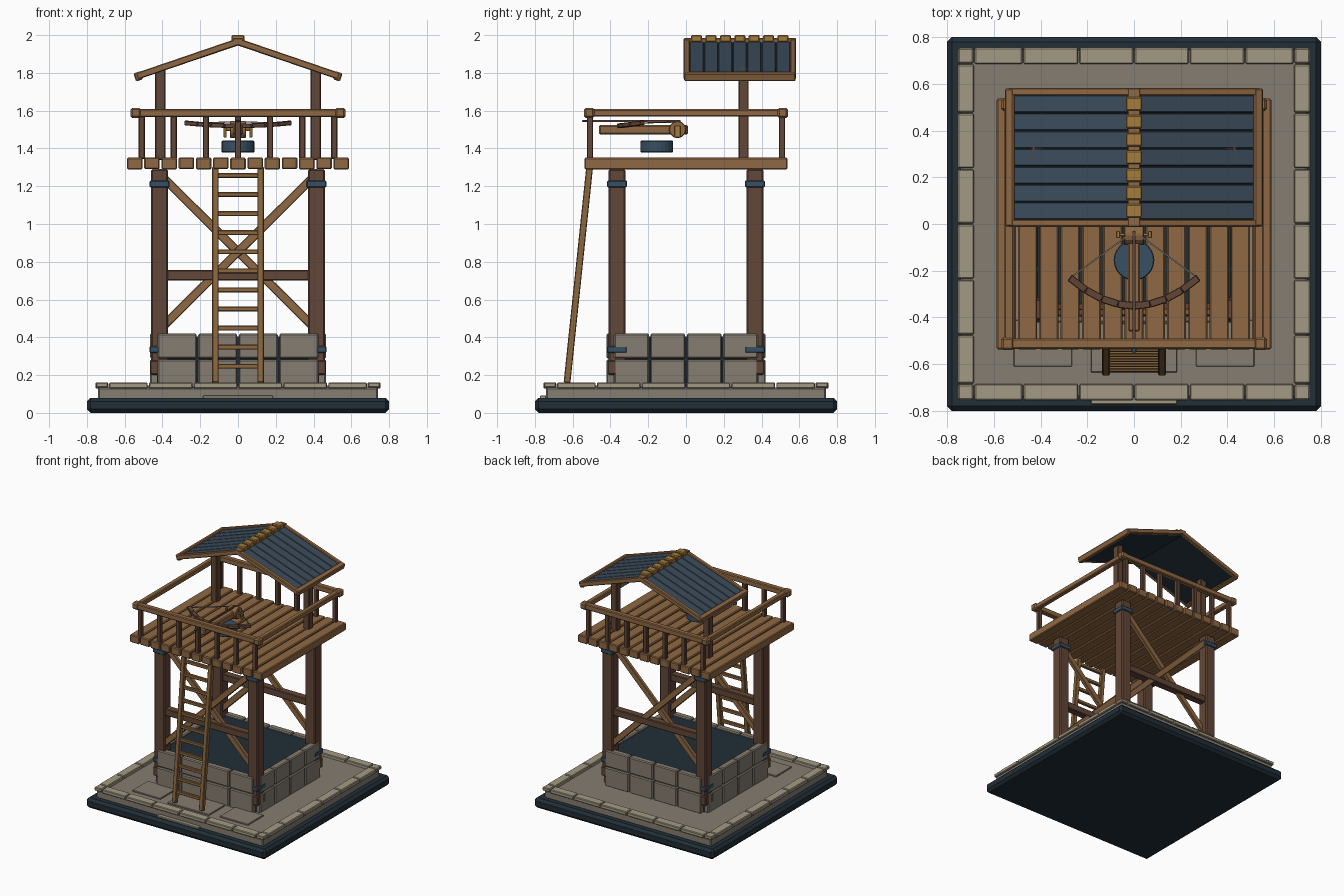
import bpy, bmesh, math
from mathutils import Matrix, Vector

cube = bpy.data.objects.get("Cube")
if cube:
    bpy.data.objects.remove(cube, do_unlink=True)


def material(name, r, g, b):
    lin = [((c / 255 + 0.055) / 1.055) ** 2.4 for c in (r, g, b)] + [1]
    m = bpy.data.materials.new(name)
    m.use_nodes = True
    m.diffuse_color = lin
    m.node_tree.nodes["Principled BSDF"].inputs["Base Color"].default_value = lin
    return m


DARK = material("dark slate", 33, 46, 55)
SLATE = material("roof slate", 60, 76, 91)
STEEL = material("blue steel", 56, 80, 100)
STONE = material("grey stone", 134, 125, 113)
PALE = material("pale stone", 163, 154, 132)
POST = material("dark timber", 98, 70, 55)
WOOD = material("warm timber", 143, 104, 67)
LADDER = material("ladder timber", 139, 103, 62)
GOLD = material("golden timber", 166, 124, 60)
CORD = material("cord", 120, 120, 115)


def span(x0, x1, y0, y1, z0, z1):
    """Box given by its limits on each axis."""
    mid = Vector((x0 + x1, y0 + y1, z0 + z1)) / 2
    return Matrix.Translation(mid) @ Matrix.Diagonal((x1 - x0, y1 - y0, z1 - z0, 1))


def block(x, y, z, sx, sy, sz):
    return Matrix.Translation((x, y, z)) @ Matrix.Diagonal((sx, sy, sz, 1))


def beam(p, q, width, depth, side=(0, 1, 0)):
    """Box from p to q, with its width along the side direction."""
    p, q = Vector(p), Vector(q)
    along = (q - p).normalized()
    across = along.cross(Vector(side)).normalized()
    wide = across.cross(along) * -1
    turn = Matrix((across, wide, across.cross(wide))).transposed().to_4x4()
    return Matrix.Translation((p + q) / 2) @ turn @ Matrix.Diagonal((depth, width, (q - p).length, 1))


def part(name, mat, pieces, bevel=0.005):
    bm = bmesh.new()
    for m in pieces:
        bmesh.ops.create_cube(bm, size=1, matrix=m)
    bmesh.ops.recalc_face_normals(bm, faces=bm.faces)
    return finish(name, mat, bm, bevel)


def finish(name, mat, bm, bevel):
    mesh = bpy.data.meshes.new(name)
    bm.to_mesh(mesh)
    bm.free()
    mesh.materials.append(mat)
    ob = bpy.data.objects.new(name, mesh)
    bpy.context.collection.objects.link(ob)
    if bevel:
        mod = ob.modifiers.new("bevel", "BEVEL")
        mod.width = bevel
        mod.segments = 1
        mod.limit_method = "ANGLE"
    return ob


def drum(name, mat, centre, radius, height, axis, sides=20):
    bm = bmesh.new()
    turn = Vector((0, 0, 1)).rotation_difference(Vector(axis)).to_matrix().to_4x4()
    bmesh.ops.create_cone(bm, cap_ends=True, segments=sides, radius1=radius, radius2=radius,
                          depth=height, matrix=Matrix.Translation(centre) @ turn)
    return finish(name, mat, bm, 0.004)


SIGNS = (-1, 1)
CORNERS = [(sx, sy) for sx in SIGNS for sy in SIGNS]

# Ground slab, paved base and kerb
part("ground_slab", DARK, [span(-.8, .8, -.8, .8, 0, .08)], .02)
part("paved_base", STONE, [span(-.742, .742, -.742, .742, .07, .135)], .008)
seams = [-.685, -.475, -.237, 0, .237, .475, .685]
kerb = [block(sx * .72, sy * .72, .147, .065, .065, .027) for sx, sy in CORNERS]
for a, b in zip(seams, seams[1:]):
    for s in SIGNS:
        lo, hi = sorted((s * .685, s * .755))
        kerb.append(span(a + .003, b - .003, lo, hi, .13, .16))
        kerb.append(span(lo, hi, a + .003, b - .003, .13, .16))
part("kerb_stones", PALE, kerb)
part("front_step", PALE, [span(-.185, .185, -.772, -.74, .075, .092)], .003)
paving = [block(s * .39, -.51, .138, .25, .2, .014) for s in SIGNS]
paving.append(block(0, -.53, .138, .37, .21, .014))
part("paving_slabs", STONE, paving, .003)

# Stone foundation, two courses of four blocks on each side
part("foundation_core", DARK, [span(-.43, .43, -.385, .385, .13, .405)], 0)
stones = []
for z0, z1 in ((.13, .283), (.289, .42)):
    for i in range(4):
        for s in SIGNS:
            a, b = -.43 + i * .215, -.385 + i * .1925
            ylo, yhi = sorted((s * .37, s * .422))
            xlo, xhi = sorted((s * .412, s * .466))
            stones.append(span(a + .004, a + .211, ylo, yhi, z0, z1))
            stones.append(span(xlo, xhi, b + .004, b + .1885, z0, z1))
part("foundation_stones", STONE, stones, .007)

# Main posts with feet and metal bands
PX, PY = .415, .365
part("main_posts", POST, [block(sx * PX, sy * PY, .745, .09, .09, 1.09) for sx, sy in CORNERS], .008)
part("post_feet", POST, [block(sx * PX, sy * PY, .24, .102, .102, .075) for sx, sy in CORNERS])
part("post_bands", STEEL, [block(sx * PX, sy * PY, z, .106, .106, .036)
                           for sx, sy in CORNERS for z in (.335, 1.212)])

# Cross braces and tie beams on the front and back
part("cross_braces", WOOD, [beam((-s * .39, sy * PY + s * .012, 1.24), (s * .39, sy * PY + s * .012, .465), .03, .046)
                            for s, sy in CORNERS], .004)
part("tie_beams", POST, [block(0, s * PY, .728, .76, .06, .055) for s in SIGNS])

# Platform planks
COUNT = 13
pitch = 1.184 / COUNT
part("platform_planks", WOOD, [block((i - 6) * pitch, 0, 1.32 + .002 * (i % 2), pitch - .009, 1.074, .062)
                               for i in range(COUNT)], .006)

# Railing: balusters on front and back, rails all round
part("balusters", POST, [block(i * .17, s * .508, 1.46, .033, .033, .23)
                         for i in range(-3, 4) for s in SIGNS], .004)
rails = [block(0, s * .512, 1.588, 1.13, .044, .044) for s in SIGNS]
rails += [block(s * .535, 0, 1.588, .04, 1.0, .04) for s in SIGNS]
part("railing", WOOD, rails, .006)
part("rail_corners", WOOD, [block(sx * .541, sy * .512, 1.588, .056, .056, .054) for sx, sy in CORNERS], .01)


# Ladder leaning on the front edge
def lean(z):
    return -.63 + (z - .16) * .105


part("ladder_rails", LADDER, [beam((s * .12, lean(.16), .16), (s * .12, lean(1.3), 1.3), .034, .036, (1, 0, 0))
                              for s in SIGNS], .004)
part("ladder_rungs", LADDER, [block(0, lean(z), z, .22, .024, .026)
                              for z in (.247 + i * .101 for i in range(11))], .004)

# Roof: posts, slats, trim and ridge
EAVE, RIDGE = 1.785, 1.965
part("roof_posts", POST, [span(s * .412 - .027, s * .412 + .027, .278, .332, 1.34, 1.825) for s in SIGNS])
part("roof_underlay", DARK, [beam((0, .285, RIDGE - .014), (s * .52, .285, EAVE - .01), .54, .012)
                             for s in SIGNS], 0)
step = .534 / 7
part("roof_slats", SLATE, [beam((0, .018 + (i + .5) * step, RIDGE), (s * .52, .018 + (i + .5) * step, EAVE), step - .004, .018)
                           for i in range(7) for s in SIGNS], .003)
part("rake_boards", WOOD, [beam((0, y, RIDGE), (s * .535, y, EAVE - .003), .032, .036)
                           for y in (.004, .566) for s in SIGNS], .005)
part("eave_boards", WOOD, [beam((s * .528, -.01, EAVE - .003), (s * .528, .58, EAVE - .003), .045, .04, (s * .32, 0, .95))
                           for s in SIGNS], .006)
part("ridge_beam", WOOD, [span(-.028, .028, -.012, .582, 1.95, 1.984)], .004)
part("ridge_caps", GOLD, [block(0, .018 + (i + .5) * step, 1.982, .07, step - .018, .036) for i in range(7)], .006)

# Mounted bolt thrower
drum("turntable", STEEL, (0, -.155, 1.41), .087, .062, (0, 0, 1), 24)
part("stock", WOOD, [span(-.026, .026, -.46, .01, 1.474, 1.524)], .007)
drum("winch_drum", WOOD, (0, -.045, 1.5), .046, .085, (1, 0, 0), 12)
part("winch_handles", GOLD, [block(s * .068, -.045, 1.49, .016, .03, .065) for s in SIGNS]
     + [block(0, -.045, 1.5, .14, .014, .014)], .003)
arc = [Vector((.275 * t, -.35 + .12 * t * t, 1.52 + .015 * t * t)) for t in (i / 4 for i in range(-4, 5))]
part("bow_limbs", POST, [beam(a, b, .024, .032, (0, 0, 1)) for a, b in zip(arc, arc[1:])], .003)
part("bow_string", CORD, [beam((s * .265, -.225, 1.535), (s * .02, -.045, 1.54), .006, .006) for s in SIGNS], 0)
part("bolt", POST, [beam((0, -.53, 1.545), (0, -.03, 1.545), .012, .012, (1, 0, 0))], 0)
part("bolt_head", STEEL, [block(0, -.535, 1.545, .02, .03, .01)], .003)
